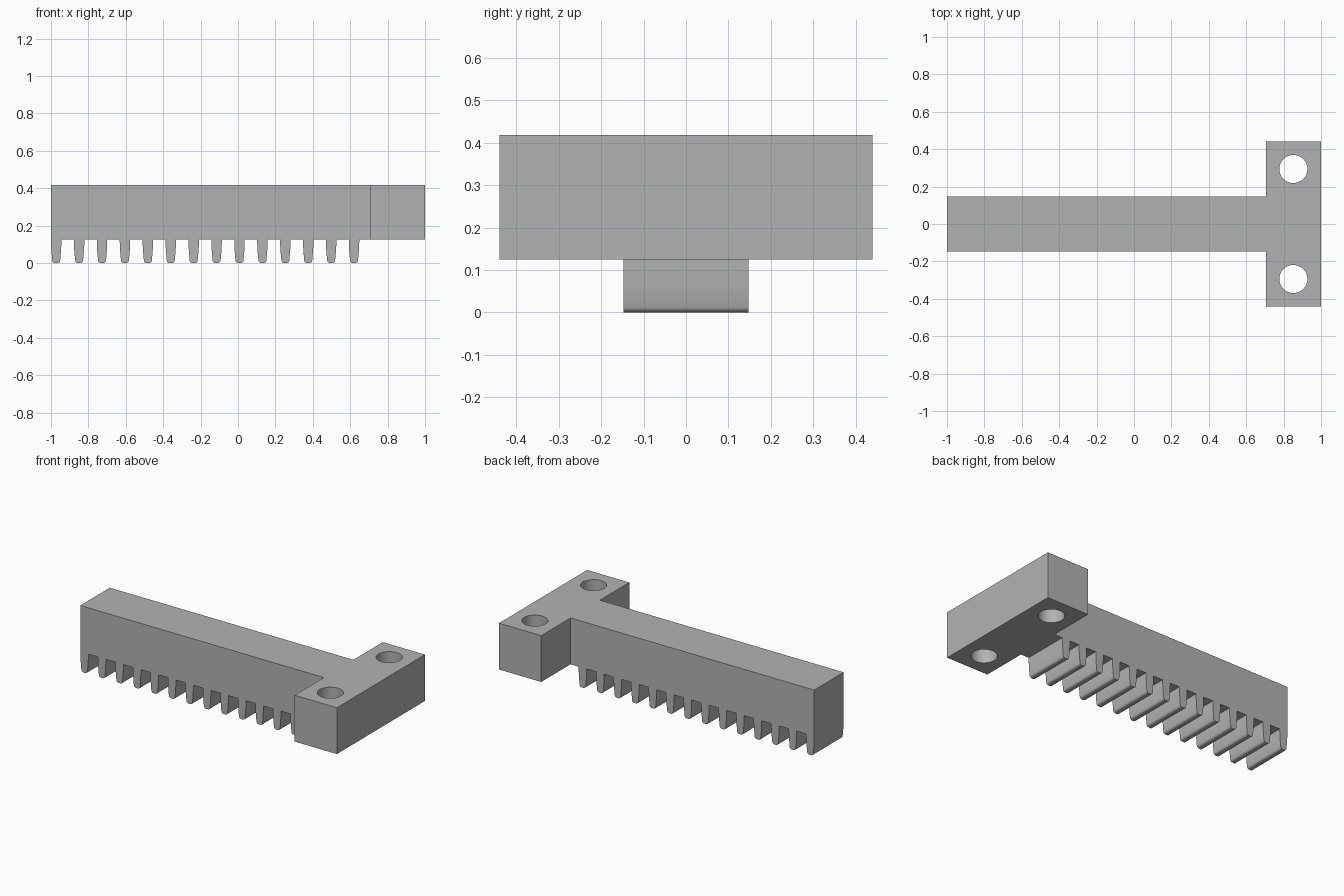
import bpy
import bmesh
import math
from mathutils import Matrix, Vector

cube = bpy.data.objects.get("Cube")
if cube:
    bpy.data.objects.remove(cube)

TOP, ROOT = 0.418, 0.125
BAR_HALF, HEAD_HALF = 0.147, 0.44
HEAD_X = 0.705
TEETH, PITCH, FIRST = 14, 0.1225, -0.972

steel = bpy.data.materials.new("grey steel")
steel.use_nodes = True
GREY = (0.45, 0.45, 0.45, 1)
steel.diffuse_color = GREY
steel.node_tree.nodes["Principled BSDF"].inputs["Base Color"].default_value = GREY


def make_object(name, bm):
    bmesh.ops.recalc_face_normals(bm, faces=bm.faces)
    mesh = bpy.data.meshes.new(name)
    bm.to_mesh(mesh)
    bm.free()
    mesh.materials.append(steel)
    obj = bpy.data.objects.new(name, mesh)
    bpy.context.collection.objects.link(obj)
    return obj


def extrude(name, points, direction):
    bm = bmesh.new()
    face = bm.faces.new([bm.verts.new(p) for p in points])
    grown = bmesh.ops.extrude_face_region(bm, geom=[face])
    verts = [v for v in grown["geom"] if isinstance(v, bmesh.types.BMVert)]
    bmesh.ops.translate(bm, verts=verts, vec=Vector(direction))
    return make_object(name, bm)


def boolean(obj, tool, operation):
    mod = obj.modifiers.new(operation.lower(), "BOOLEAN")
    mod.operation, mod.object, mod.solver = operation, tool, "EXACT"
    bpy.context.view_layer.objects.active = obj
    bpy.ops.object.modifier_apply(modifier=mod.name)
    bpy.data.objects.remove(tool)


# Half tooth: curved flank from the root, then a rounded tip
flank = [(0.028, ROOT), (0.0275, 0.095), (0.0255, 0.06), (0.022, 0.022)]
R = 0.015
for i in range(1, 7):
    a = math.radians(15 * i)
    flank.append((0.0065 + R * math.cos(a), R - R * math.sin(a)))
tooth = [(-x, z) for x, z in flank] + [(x, z) for x, z in reversed(flank)]

# Toothed bar, as one comb-shaped side profile
comb = [(FIRST + PITCH * n + x, z) for n in range(TEETH) for x, z in tooth]
comb += [(0.8, ROOT), (0.8, TOP), (-1, TOP)]
rack = extrude("toothed_rack", [(x, -BAR_HALF, z) for x, z in comb],
               (0, 2 * BAR_HALF, 0))

# Mounting head across the end of the bar
corners = [(HEAD_X, -HEAD_HALF), (1, -HEAD_HALF), (1, HEAD_HALF), (HEAD_X, HEAD_HALF)]
head = extrude("mounting_head", [(x, y, ROOT) for x, y in corners],
               (0, 0, TOP - ROOT))
boolean(rack, head, "UNION")

# Bolt holes through the head
for side in (-1, 1):
    bm = bmesh.new()
    bmesh.ops.create_cone(bm, cap_ends=True, segments=64, radius1=0.075,
                          radius2=0.075, depth=1,
                          matrix=Matrix.Translation((0.852, side * 0.294, 0.3)))
    boolean(rack, make_object("hole_cutter", bm), "DIFFERENCE")

# Merge coplanar faces and smooth the curved ones
bm = bmesh.new()
bm.from_mesh(rack.data)
bmesh.ops.remove_doubles(bm, verts=bm.verts, dist=0.0001)
bmesh.ops.dissolve_limit(bm, angle_limit=0.01, verts=bm.verts, edges=bm.edges)
bm.to_mesh(rack.data)
bm.free()
bpy.ops.object.select_all(action="DESELECT")
rack.select_set(True)
bpy.context.view_layer.objects.active = rack
bpy.ops.object.shade_smooth_by_angle(angle=math.radians(30))
